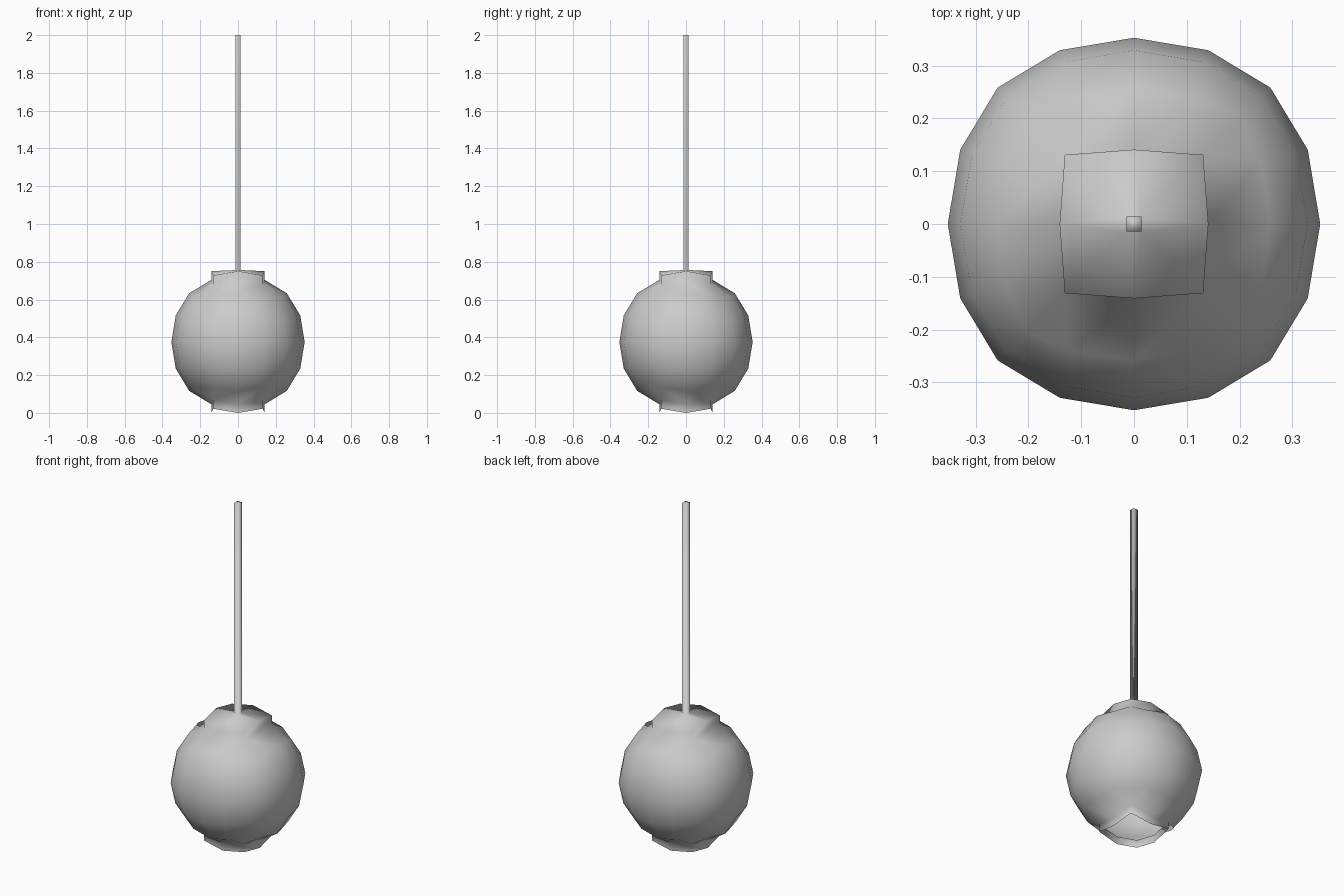
import bpy, bmesh
from mathutils import Vector

start = bpy.data.objects.get("Cube")
if start:
    bpy.data.objects.remove(start, do_unlink=True)

MID = 0.375          # height of the globe centre
RADIUS = 0.353       # globe radius along the axes
COLLAR = 0.046       # collar height
ROD = 0.0145         # half width of the rod
ROD_BASE, ROD_TOP = 0.756, 2.0

grey = bpy.data.materials.new("plain_grey")
grey.use_nodes = True
colour = (0.6, 0.6, 0.6, 1)
grey.diffuse_color = colour
grey.node_tree.nodes["Principled BSDF"].inputs["Base Color"].default_value = colour

# Globe: a cube rounded by two subdivision levels
mesh = bpy.data.meshes.new("pendant_lamp")
lamp = bpy.data.objects.new("pendant_lamp", mesh)
bpy.context.collection.objects.link(lamp)
bm = bmesh.new()
bmesh.ops.create_cube(bm, size=1)
bm.to_mesh(mesh)
bm.free()
subsurf = lamp.modifiers.new("round", 'SUBSURF')
subsurf.levels = subsurf.render_levels = 2
subsurf.use_limit_surface = False
depsgraph = bpy.context.evaluated_depsgraph_get()
rounded = bpy.data.meshes.new_from_object(lamp.evaluated_get(depsgraph))
lamp.modifiers.clear()

bm = bmesh.new()
bm.from_mesh(rounded)
bpy.data.meshes.remove(rounded)
size = RADIUS / max(v.co.z for v in bm.verts)
for v in bm.verts:
    v.co = v.co * size + Vector((0, 0, MID))


def collar(side):
    """Open the globe at one pole and raise a short wall; return its rim."""
    pole = max(bm.verts, key=lambda v: side * v.co.z)
    edge = [e for f in pole.link_faces for e in f.edges if pole not in e.verts]
    bmesh.ops.delete(bm, geom=[pole], context='VERTS')
    new = bmesh.ops.extrude_edge_only(bm, edges=edge)["geom"]
    rim = [g for g in new if isinstance(g, bmesh.types.BMVert)]
    for v in rim:
        v.co.z += side * COLLAR
    return rim


collar(-1)
rim = collar(1)


def nearest(x, y):
    return max(rim, key=lambda v: v.co.x * x + v.co.y * y)


# Sloping cap from the upper collar to the rod, then the rod itself
signs = [(1, 1), (-1, 1), (-1, -1), (1, -1)]
base = [bm.verts.new((x * ROD, y * ROD, ROD_BASE)) for x, y in signs]
top = [bm.verts.new((x * ROD, y * ROD, ROD_TOP)) for x, y in signs]
corners = [nearest(x, y) for x, y in signs]
for i in range(4):
    j = (i + 1) % 4
    mid = nearest(signs[i][0] + signs[j][0], signs[i][1] + signs[j][1])
    bm.faces.new((corners[i], mid, base[i]))
    bm.faces.new((mid, base[j], base[i]))
    bm.faces.new((mid, corners[j], base[j]))
    bm.faces.new((base[i], base[j], top[j], top[i]))
bm.faces.new(top)

bmesh.ops.recalc_face_normals(bm, faces=bm.faces[:])
for f in bm.faces:
    f.smooth = True
bm.to_mesh(mesh)
bm.free()
mesh.materials.clear()
mesh.materials.append(grey)
